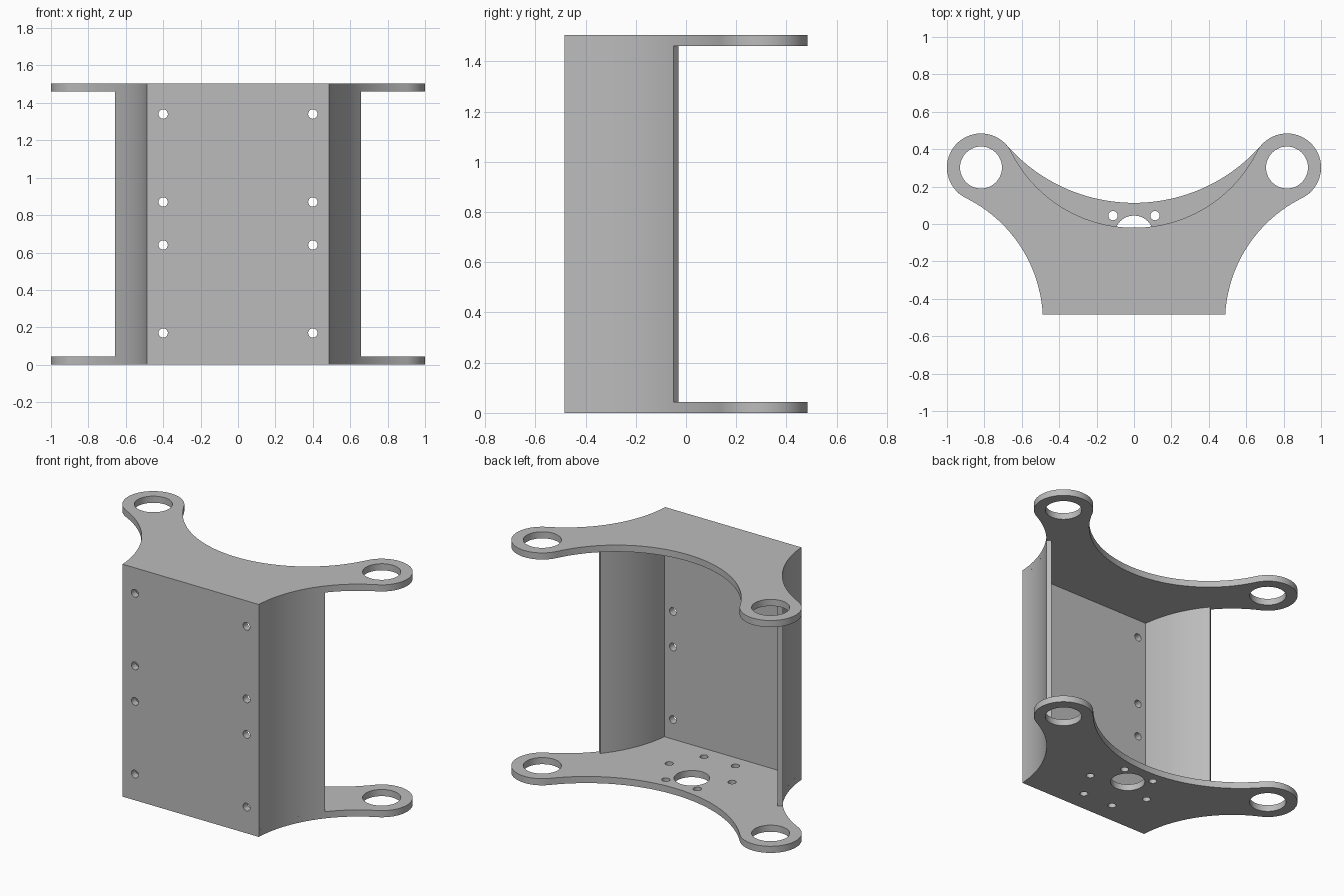
import bpy, math
from mathutils import Matrix

if "Cube" in bpy.data.objects:
    bpy.data.objects.remove(bpy.data.objects["Cube"])

# Main dimensions
HEIGHT, PLATE = 1.505, 0.043
FRONT = -0.484
RING_X, RING_Y, RING_R, BORE_R = 0.818, 0.302, 0.182, 0.112
SIDE_X, SIDE_Y = 1.226, -0.524            # centre of the concave flank
SIDE_R = math.hypot(SIDE_X - RING_X, SIDE_Y - RING_Y) - RING_R
CORNER_X = SIDE_X - math.sqrt(SIDE_R**2 - (FRONT - SIDE_Y)**2)
WALL_END = -0.05
WALL_T = 0.03
PANEL_T = 0.046

grey = bpy.data.materials.new("light_grey")
grey.diffuse_color = (0.5, 0.5, 0.5, 1)
grey.use_nodes = True
grey.node_tree.nodes["Principled BSDF"].inputs["Base Color"].default_value = grey.diffuse_color


def arc(cx, cy, r, a0, a1, n):
    return [(cx + r * math.cos(a0 + (a1 - a0) * i / n),
             cy + r * math.sin(a0 + (a1 - a0) * i / n)) for i in range(n + 1)]


def circle(cx, cy, r, n=32):
    return arc(cx, cy, r, 0, 2 * math.pi, n)[:-1]


def mirror(points):
    return [(-x, y) for x, y in points]


def extrude(name, loops, depth, matrix):
    """Filled outline with holes, extruded from 0 to depth along local z."""
    curve = bpy.data.curves.new(name, 'CURVE')
    curve.dimensions = '2D'
    curve.fill_mode = 'BOTH'
    curve.extrude = depth / 2
    for loop in loops:
        spline = curve.splines.new('POLY')
        spline.points.add(len(loop) - 1)
        for p, (x, y) in zip(spline.points, loop):
            p.co = (x, y, 0, 1)
        spline.use_cyclic_u = True
    obj = bpy.data.objects.new(name, curve)
    bpy.context.collection.objects.link(obj)
    bpy.ops.object.select_all(action='DESELECT')
    obj.select_set(True)
    bpy.context.view_layer.objects.active = obj
    bpy.ops.object.convert(target='MESH')
    obj = bpy.context.object
    obj.data.transform(matrix @ Matrix.Translation((0, 0, depth / 2)))
    # Weld the caps to the sides
    bpy.ops.object.mode_set(mode='EDIT')
    bpy.ops.mesh.select_all(action='SELECT')
    bpy.ops.mesh.remove_doubles(threshold=0.0001)
    bpy.ops.mesh.normals_make_consistent(inside=False)
    bpy.ops.object.mode_set(mode='OBJECT')
    bpy.ops.object.shade_smooth_by_angle(angle=math.radians(30))
    obj.data.materials.clear()
    obj.data.materials.append(grey)
    return obj


def plate_outline(apex):
    """Plate with two ring ears; its back edge is an arc reaching y = apex."""
    q = RING_Y - apex
    r = (RING_X**2 + q * q - RING_R**2) / (2 * (RING_R + q))
    cy = apex + r
    a_start = math.atan2(FRONT - SIDE_Y, CORNER_X - SIDE_X)
    a_ring = math.atan2(RING_Y - SIDE_Y, RING_X - SIDE_X)
    a_back = math.atan2(RING_Y - cy, RING_X)
    half = arc(SIDE_X, SIDE_Y, SIDE_R, a_start, a_ring, 24)
    half += arc(RING_X, RING_Y, RING_R, a_ring - math.pi, a_back + math.pi, 40)[1:]
    half += arc(0, cy, r, a_back, -math.pi / 2, 24)[1:]
    return half + mirror(half[:-1])[::-1]


bores = [circle(s * RING_X, RING_Y, BORE_R, 48) for s in (-1, 1)]

# Bottom plate: deeper, with a centre hole and a ring of six screw holes
screws = [circle(0.225 * math.cos(k * math.pi / 3),
                 -0.15 + 0.225 * math.sin(k * math.pi / 3), 0.025, 20) for k in range(6)]
extrude("bottom_plate", [plate_outline(0.113)] + bores + screws
        + [circle(0, -0.06, 0.105, 40)], PLATE, Matrix())

# Top plate
extrude("top_plate", [plate_outline(-0.02)] + bores, PLATE,
        Matrix.Translation((0, 0, HEIGHT - PLATE)))

# Front panel with two columns of screw holes
z0, z1 = PLATE, HEIGHT - PLATE
panel = [(-CORNER_X, z0), (CORNER_X, z0), (CORNER_X, z1), (-CORNER_X, z1)]
holes = [circle(s * 0.4, z, 0.025, 20) for s in (-1, 1) for z in (0.17, 0.64, 0.87, 1.34)]
extrude("front_panel", [panel] + holes, PANEL_T,
        Matrix.Translation((0, FRONT + PANEL_T, 0)) @ Matrix.Rotation(math.pi / 2, 4, 'X'))

# Curved side walls following the flanks of the plates
a0 = math.atan2(FRONT - SIDE_Y, CORNER_X - SIDE_X)
a1 = math.pi - math.asin((WALL_END - SIDE_Y) / SIDE_R)
strip = (arc(SIDE_X, SIDE_Y, SIDE_R, a0, a1, 20)
         + arc(SIDE_X, SIDE_Y, SIDE_R + WALL_T, a1, a0, 20))
for name, loop in (("right_wall", strip), ("left_wall", mirror(strip))):
    extrude(name, [loop], z1 - z0, Matrix.Translation((0, 0, z0)))
